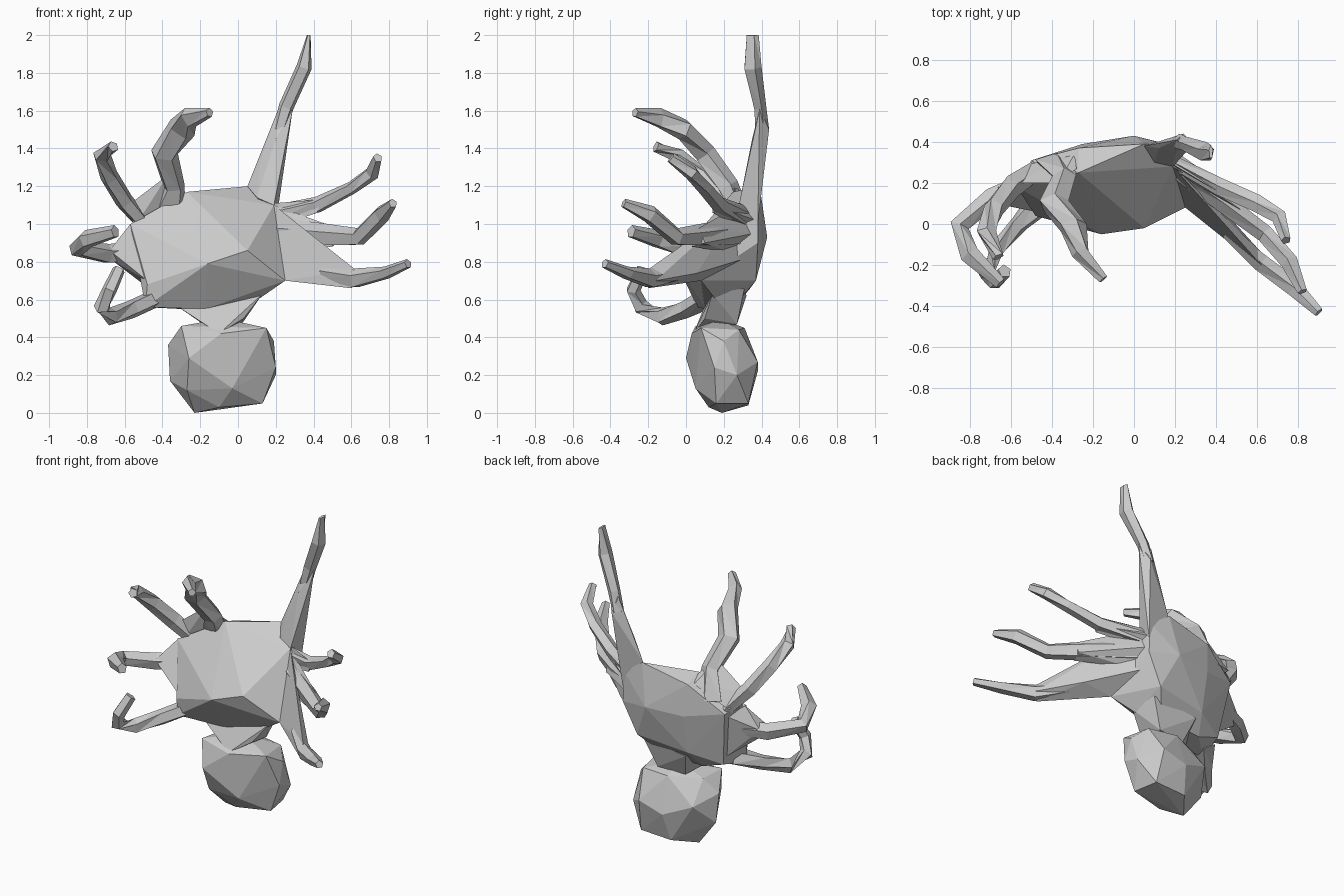
import bpy, bmesh
from math import cos, sin, pi
from mathutils import Vector


def finish(bm, name):
    bmesh.ops.recalc_face_normals(bm, faces=bm.faces)
    me = bpy.data.meshes.new(name)
    bm.to_mesh(me)
    bm.free()
    ob = bpy.data.objects.new(name, me)
    bpy.context.collection.objects.link(ob)
    return ob


def hull(name, pts):
    """Faceted solid wrapped round a few corner points."""
    bm = bmesh.new()
    for p in pts:
        bm.verts.new(p)
    bmesh.ops.convex_hull(bm, input=bm.verts)
    loose = [v for v in bm.verts if not v.link_faces]
    bmesh.ops.delete(bm, geom=loose, context='VERTS')
    return finish(bm, name)


def arm(name, path, ref=(0, 0, 1), sides=5):
    """Faceted tapering limb; path items are (x, y, z, side radius, up radius)."""
    bm = bmesh.new()
    ref = Vector(ref)
    pts = [Vector(p[:3]) for p in path]
    rings = []
    for i, p in enumerate(path):
        t = (pts[min(i + 1, len(pts) - 1)] - pts[max(i - 1, 0)]).normalized()
        side = t.cross(ref).normalized()
        up = side.cross(t)
        ring = []
        for k in range(sides):
            a = 2 * pi * k / sides + pi / 2
            ring.append(bm.verts.new(pts[i] + side * cos(a) * p[3] + up * sin(a) * p[4]))
        rings.append(ring)
    for a, b in zip(rings, rings[1:]):
        for k in range(sides):
            n = (k + 1) % sides
            bm.faces.new((a[k], a[n], b[n]))
            bm.faces.new((a[k], b[n], b[k]))
    bm.faces.new(rings[0])
    bm.faces.new(rings[-1])
    return finish(bm, name)


# Broad faceted body
hull("body", [
    (-.28, .06, .81), (-.16, -.05, .79), (.05, -.02, .86), (.25, .08, .70),
    (-.27, .25, 1.17), (-.27, .37, 1.13), (.05, .39, 1.2), (.19, .28, 1.1), (.19, .38, 1.1),
    (-.57, .18, 1.0), (-.5, .31, .97), (-.49, .06, .56), (-.45, .25, .6), (-.48, .04, .68),
    (0, .43, .93), (-.25, .39, .92), (.2, .38, .9), (.1, .37, .7), (-.25, .34, .66),
    (-.17, .1, .55), (.12, .15, .61), (0, .26, .57), (-.3, .25, .55)])

# Rounded head hanging below
hull("head", [
    (-.23, .19, 0), (-.1, .12, .03), (.13, .16, .05), (.1, .33, .05), (-.12, .33, .04),
    (-.03, .05, .13), (.2, .15, .24), (.2, .27, .2), (.19, .2, .38), (.15, .08, .45),
    (-.09, .03, .42), (-.26, 0, .29), (-.3, .05, .46), (-.37, .18, .36), (-.36, .2, .17),
    (-.27, .08, .12), (-.09, .38, .22), (-.28, .33, .3), (.08, .38, .27), (-.08, .31, .45),
    (.12, .28, .44), (-.28, .22, .45), (-.08, .18, .5)])

# Short pinched neck
hull("neck", [
    (-.33, .1, .57), (.13, .14, .63), (.1, .31, .66), (-.22, .32, .62),
    (-.1, .04, .42), (.03, .1, .5), (.02, .27, .47), (-.17, .25, .46)])

# Raised and upper limbs, mostly vertical
Y = (0, 1, 0)
hull("tall_arm_base", [
    (.05, .38, 1.2), (.1, .3, 1.14), (.19, .28, 1.1), (.2, .38, 1.0), (.21, .41, 1.6),
    (.29, .39, 1.61), (.24, .44, 1.5), (.2, .35, 1.45), (.12, .37, 1.34)])
arm("tall_arm", [
    (.22, .4, 1.5, .035, .04), (.255, .39, 1.62, .042, .035),
    (.35, .35, 1.83, .043, .05), (.375, .35, 2.0, .01, .035)], Y)
arm("left_top_arm", [
    (-.38, .3, 1.02, .11, .05), (-.34, .22, 1.2, .06, .06), (-.39, .1, 1.37, .075, .06),
    (-.3, -.01, 1.5, .08, .05), (-.26, -.14, 1.56, .06, .04), (-.15, -.27, 1.59, .025, .025)], Y)
arm("left_upper_arm", [
    (-.48, .26, .98, .04, .05), (-.6, .18, 1.12, .05, .06), (-.68, .08, 1.25, .05, .055),
    (-.72, -.04, 1.36, .05, .04), (-.66, -.16, 1.41, .03, .03)], Y)

# Web joining the two upper left limbs
hull("left_web", [
    (-.58, .2, 1.1), (-.37, .2, 1.26), (-.28, .27, 1.17), (-.29, .34, 1.12),
    (-.52, .29, 1.0), (-.55, .2, .98)])

# Flaring root of the left middle limb
hull("left_middle_web", [
    (-.57, .19, 1.0), (-.49, .29, .95), (-.48, .06, .7), (-.46, .24, .65),
    (-.68, .1, .86), (-.67, .15, .81), (-.67, .18, .86)])

# Curled lower limbs on the left
arm("left_middle_arm", [
    (-.55, .2, .85, .04, .05), (-.69, .13, .84, .05, .055), (-.85, -.01, .87, .05, .045),
    (-.8, -.15, .92, .05, .05), (-.65, -.29, .96, .03, .035)])
arm("left_lower_arm", [
    (-.43, .13, .61, .05, .08), (-.56, .0, .55, .05, .045), (-.67, -.13, .51, .05, .04),
    (-.72, -.24, .56, .045, .045), (-.68, -.28, .65, .04, .04), (-.63, -.23, .76, .035, .035)], Y)

# Reaching limbs on the right
arm("right_upper_arm", [
    (.14, .33, 1.03, .03, .06), (.42, .18, 1.1, .045, .045), (.6, .1, 1.19, .045, .035),
    (.71, .03, 1.27, .04, .04), (.74, -.08, 1.35, .025, .03)])
arm("right_middle_arm", [
    (.15, .3, .96, .04, .08), (.44, .1, .94, .05, .065), (.64, -.05, .93, .045, .05),
    (.76, -.19, 1.05, .045, .05), (.82, -.33, 1.11, .025, .025)])
arm("right_lower_arm", [
    (.45, -.04, .74, .03, .04), (.62, -.19, .71, .045, .055),
    (.78, -.31, .74, .045, .035), (.9, -.43, .79, .025, .025)])

# Webs spreading from the body's right edge into those limbs
hull("right_lower_web", [
    (.19, .28, 1.1), (.25, .08, .7), (.17, .32, .82), (.62, -.2, .76),
    (.6, -.2, .66), (.64, -.16, .7), (.44, .06, .74)])
hull("right_middle_web", [
    (.19, .28, 1.1), (.18, .36, .95), (.21, .23, .85), (.52, .07, .98),
    (.5, .03, .88), (.52, .1, .9)])
hull("right_upper_web", [
    (.19, .29, 1.11), (.18, .37, 1.02), (.19, .28, .98), (.44, .14, 1.13),
    (.42, .2, 1.08), (.42, .14, 1.06)])
